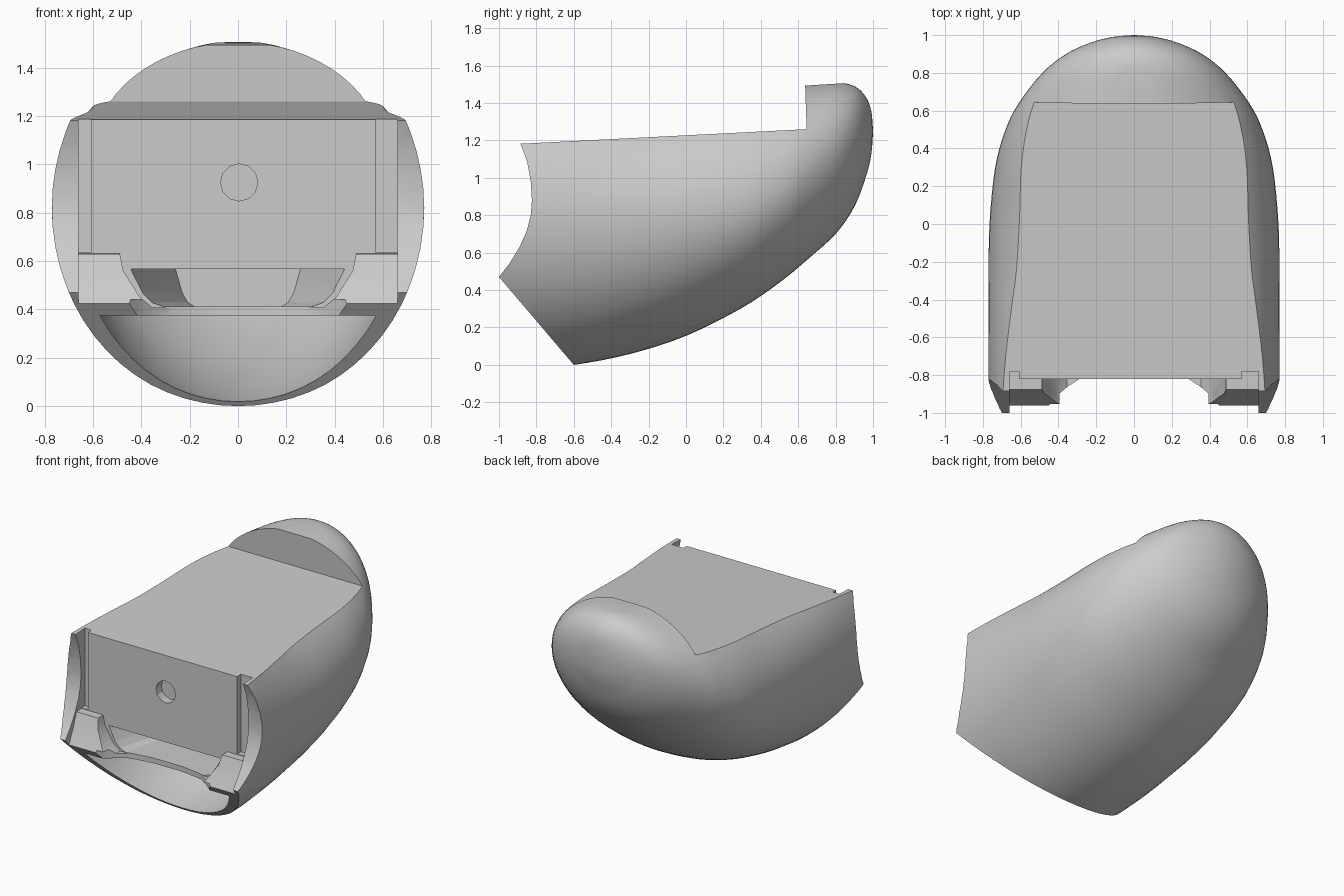
import bpy, bmesh, math
from mathutils import Vector

if "Cube" in bpy.data.objects:
    bpy.data.objects.remove(bpy.data.objects["Cube"])

# Body stations: y, half width, bottom z, widest z, top z
STATIONS = [Vector(s) for s in (
    (-1.10, .77, -.02, .82, 1.70), (-.85, .77, -.015, .82, 1.65), (-.60, .77, .00, .82, 1.58),
    (-.30, .77, .058, .82, 1.50), (0, .765, .155, .83, 1.485), (.30, .735, .305, .87, 1.51),
    (.50, .68, .44, .94, 1.51), (.64, .61, .555, 1.02, 1.505), (.80, .485, .70, 1.12, 1.51),
    (.90, .36, .845, 1.19, 1.49), (.96, .23, 1.0, 1.22, 1.435), (.99, .115, 1.12, 1.24, 1.36),
    (1.0, .004, 1.245, 1.25, 1.254))]


def make_object(name, bm):
    bmesh.ops.recalc_face_normals(bm, faces=bm.faces)
    me = bpy.data.meshes.new(name)
    bm.to_mesh(me)
    bm.free()
    ob = bpy.data.objects.new(name, me)
    bpy.context.collection.objects.link(ob)
    return ob


def spline(points, steps):
    """Catmull-Rom interpolation through the stations."""
    out = []
    for i in range(len(points) - 1):
        a, b, c, d = (points[min(max(i + k, 0), len(points) - 1)] for k in (-1, 0, 1, 2))
        for s in range(steps):
            t = s / steps
            out.append(.5 * (2 * b + (c - a) * t + (2 * a - 5 * b + 4 * c - d) * t * t
                             + (3 * b - 3 * c + d - a) * t ** 3))
    return out + [points[-1]]


def loft(name, x_scale=1.0, lift=0.0, sides=64, steps=4):
    """Egg-shaped body from elliptical rings along y."""
    bm = bmesh.new()
    rings = []
    for y, w, lo, mid, hi in spline(STATIONS, steps):
        ring = []
        for k in range(sides):
            a = 2 * math.pi * k / sides
            h = (hi - mid) if math.sin(a) > 0 else (mid - lo - min(lift, (mid - lo) / 2))
            ring.append(bm.verts.new((w * x_scale * math.cos(a), y, mid + h * math.sin(a))))
        rings.append(ring)
    for r, q in zip(rings, rings[1:]):
        for k in range(sides):
            n = (k + 1) % sides
            bm.faces.new((r[k], r[n], q[n], q[k]))
    bm.faces.new(rings[0])
    bm.faces.new(rings[-1])
    return make_object(name, bm)


def prism(name, pts, axis, lo, hi, taper=1.0):
    """Extrude a 2D outline along an axis; taper scales the far end's first coordinate."""
    place = {'x': lambda p, t: (t, p[0], p[1]), 'y': lambda p, t: (p[0], t, p[1]),
             'z': lambda p, t: (p[0], p[1], t)}[axis]
    bm = bmesh.new()
    a = [bm.verts.new(place(p, lo)) for p in pts]
    b = [bm.verts.new(place((p[0] * taper, p[1]), hi)) for p in pts]
    bm.faces.new(a)
    bm.faces.new(b)
    for i in range(len(pts)):
        j = (i + 1) % len(pts)
        bm.faces.new((a[i], a[j], b[j], b[i]))
    return make_object(name, bm)


def box(name, x0, x1, y0, y1, z0, z1):
    return prism(name, [(x0, y0), (x1, y0), (x1, y1), (x0, y1)], 'z', z0, z1)


def mirrored(half):
    """Complete a symmetric outline from its +x half."""
    return half + [(-x, v) for x, v in reversed(half)]


def boolean(target, tool, op):
    """Apply a boolean and remove the cutter."""
    tool.hide_render = True
    m = target.modifiers.new(op, 'BOOLEAN')
    m.operation, m.object, m.solver = op, tool, 'EXACT'
    bpy.context.view_layer.objects.active = target
    bpy.ops.object.modifier_apply(modifier=m.name)
    bpy.data.objects.remove(tool)


# Outer body trimmed to its side profile
body = loft("shell_body")
profile = [(-.43, -.2), (-.6, 0), (-1, .47), (-.945, .54), (-.89, .63), (-.85, .72), (-.83, .80),
           (-.824, .88), (-.83, .98), (-.85, 1.09), (-.885, 1.182), (.645, 1.26), (.637, 1.493),
           (.85, 1.506), (.95, 1.7), (1.1, 1.7), (1.1, -.2)]
boolean(body, prism("side_profile", profile, 'x', -1, 1), 'INTERSECT')

# Lower hollow under the floor plate
hollow = loft("lower_hollow", .885, .02)
boolean(hollow, box("hollow_limit", -1, 1, -1.2, 1.2, -.3, .375), 'INTERSECT')
boolean(body, hollow, 'DIFFERENCE')

# Front recess, with a stepped lower bracket in each corner
recess = [(-1.3, .425), (-.96, .425), (-.91, .53), (-.875, .628), (-.82, .63), (-.82, 1.4), (-1.3, 1.4)]
boolean(body, prism("front_recess", recess, 'x', -.66, .66), 'DIFFERENCE')

# Vertical grooves beside the front wall
for name, x0, x1 in (("left_groove", -.66, -.608), ("right_groove", .568, .66)):
    boolean(body, box(name, x0, x1, -1.25, -.78, .635, 1.45), 'DIFFERENCE')

# Opening between brackets, and the tapering slot behind it
opening = mirrored([(.355, .408), (.405, .45), (.475, .56), (.492, .65)])
boolean(body, prism("bracket_opening", opening, 'y', -1.27, -.82), 'DIFFERENCE')
slot = mirrored([(.33, .412), (.38, .43), (.42, .47), (.47, .567)])
boolean(body, prism("floor_slot", slot, 'y', -.9, -.3, .55), 'DIFFERENCE')

# Scooped front edge of the floor plate
scoop = mirrored([(.45, -1.2), (.45, -.96), (.41, -.91), (.35, -.86), (.28, -.815), (.12, -.79)])
boolean(body, prism("floor_scoop", scoop, 'z', .33, .44), 'DIFFERENCE')

# Round hole in the front wall
hole = [(.005 + .077 * math.cos(k * math.pi / 6), .925 + .077 * math.sin(k * math.pi / 6)) for k in range(12)]
boolean(body, prism("wall_hole", hole, 'y', -1.1, -.76), 'DIFFERENCE')

# Smooth shell with crisp cut edges
bpy.ops.object.select_all(action='DESELECT')
body.select_set(True)
bpy.context.view_layer.objects.active = body
bpy.ops.object.shade_smooth_by_angle(angle=math.radians(25))
